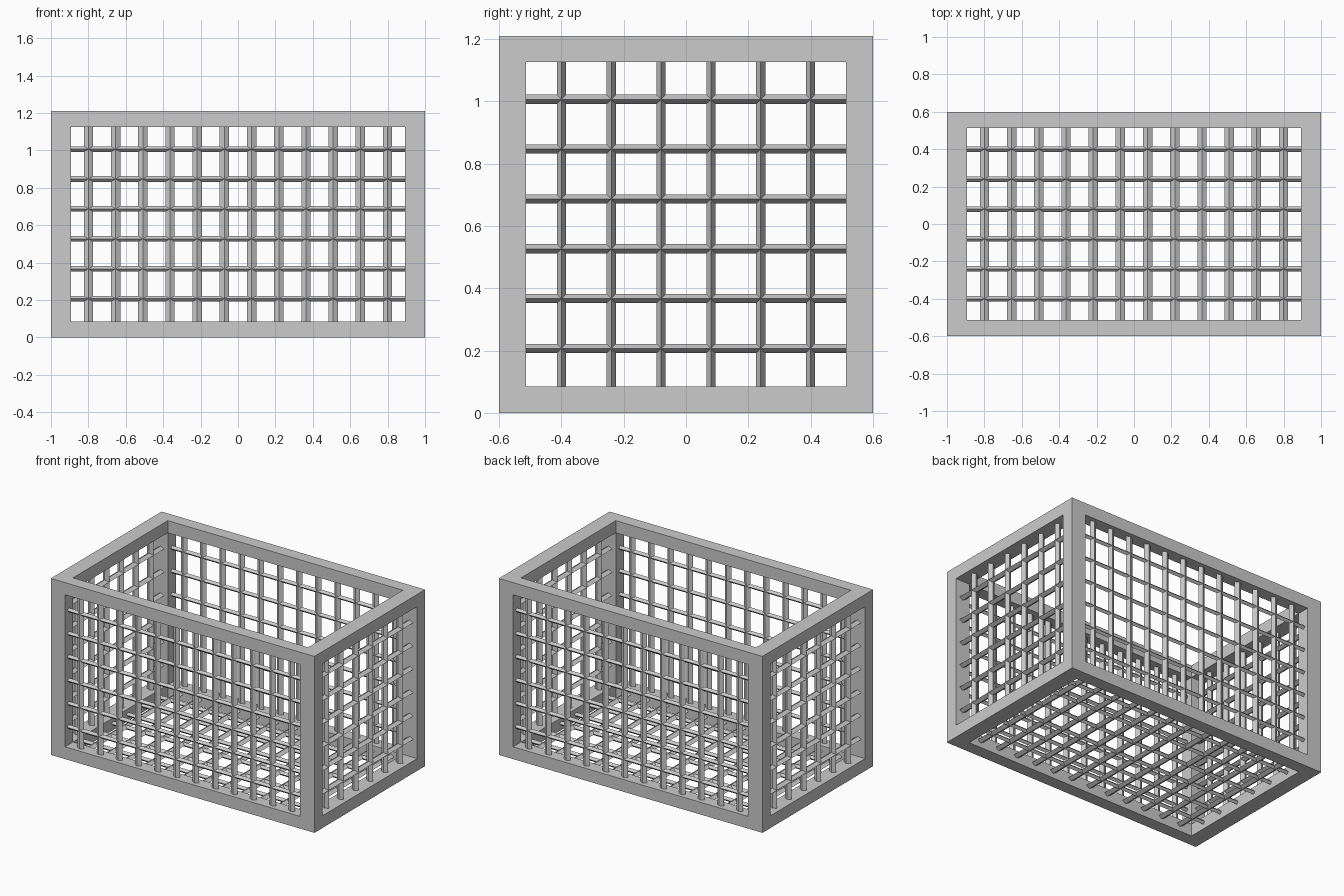
import bpy, bmesh
from mathutils import Vector

if "Cube" in bpy.data.objects:
    bpy.data.objects.remove(bpy.data.objects["Cube"])

# Overall sizes
SIZE = Vector((2.0, 1.2, 1.21))
RIM = Vector((0.108, 0.087, 0.084))       # frame beam size along each axis
HALF = Vector((0.025, 0.0148, 0.0148))    # half width of a rod along each axis
LO = Vector((-0.945, -0.56, 0.047))       # rod cage limits, inside the frame beams
HI = Vector((0.945, 0.56, 1.167))
CELLS = (13, 7, 7)

grey = bpy.data.materials.new("grey metal")
grey.diffuse_color = (0.6, 0.6, 0.6, 1)
grey.use_nodes = True
grey.node_tree.nodes["Principled BSDF"].inputs["Base Color"].default_value = grey.diffuse_color


def finish(name, bm):
    bmesh.ops.recalc_face_normals(bm, faces=bm.faces)
    mesh = bpy.data.meshes.new(name)
    bm.to_mesh(mesh)
    bm.free()
    mesh.materials.append(grey)
    obj = bpy.data.objects.new(name, mesh)
    bpy.context.collection.objects.link(obj)


def outer_frame():
    """Box frame: the edge cells of a 3x3x3 block, only the outside faces kept."""
    bm = bmesh.new()
    base = (-1.0, -0.6, 0.0)
    cuts = [(b, b + r, b + s - r, b + s) for b, s, r in zip(base, SIZE, RIM)]

    def solid(c):
        return all(0 <= i <= 2 for i in c) and sum(i != 1 for i in c) >= 2

    for n in range(27):
        cell = (n % 3, n // 3 % 3, n // 9)
        if not solid(cell):
            continue
        for axis in range(3):
            u, v = (axis + 1) % 3, (axis + 2) % 3
            for side in (0, 1):
                near = list(cell)
                near[axis] += 2 * side - 1
                if solid(near):
                    continue
                ring = []
                for du, dv in ((0, 0), (1, 0), (1, 1), (0, 1)):
                    p = [0, 0, 0]
                    p[axis] = cuts[axis][cell[axis] + side]
                    p[u] = cuts[u][cell[u] + du]
                    p[v] = cuts[v][cell[v] + dv]
                    ring.append(bm.verts.new(p))
                bm.faces.new(ring if side else ring[::-1])
    bmesh.ops.remove_doubles(bm, verts=bm.verts, dist=1e-5)
    finish("outer_frame", bm)


def rod(bm, centre, along):
    """Diamond-section rod running the full cage length along one axis."""
    u, v = (along + 1) % 3, (along + 2) % 3
    ends = []
    for limit in (LO, HI):
        ring = []
        for du, dv in ((1, 0), (0, 1), (-1, 0), (0, -1)):
            p = list(centre)
            p[along] = limit[along]
            p[u] += du * HALF[u]
            p[v] += dv * HALF[v]
            ring.append(bm.verts.new(p))
        ends.append(ring)
    a, b = ends
    for i in range(4):
        j = (i + 1) % 4
        bm.faces.new((a[i], a[j], b[j], b[i]))
    bm.faces.new(a[::-1])
    bm.faces.new(b)


def grid_panel(name, normal, level):
    """Crossing rods in the plane where the normal axis equals level."""
    bm = bmesh.new()
    u, v = (normal + 1) % 3, (normal + 2) % 3
    for along, across in ((u, v), (v, u)):
        for k in range(1, CELLS[across]):
            c = [0, 0, 0]
            c[normal] = level
            c[across] = LO[across] + (HI[across] - LO[across]) * k / CELLS[across]
            rod(bm, c, along)
    finish(name, bm)


outer_frame()
# Four walls and the floor; the top stays open
grid_panel("left_grid", 0, LO.x)
grid_panel("right_grid", 0, HI.x)
grid_panel("front_grid", 1, LO.y)
grid_panel("back_grid", 1, HI.y)
grid_panel("floor_grid", 2, LO.z)
